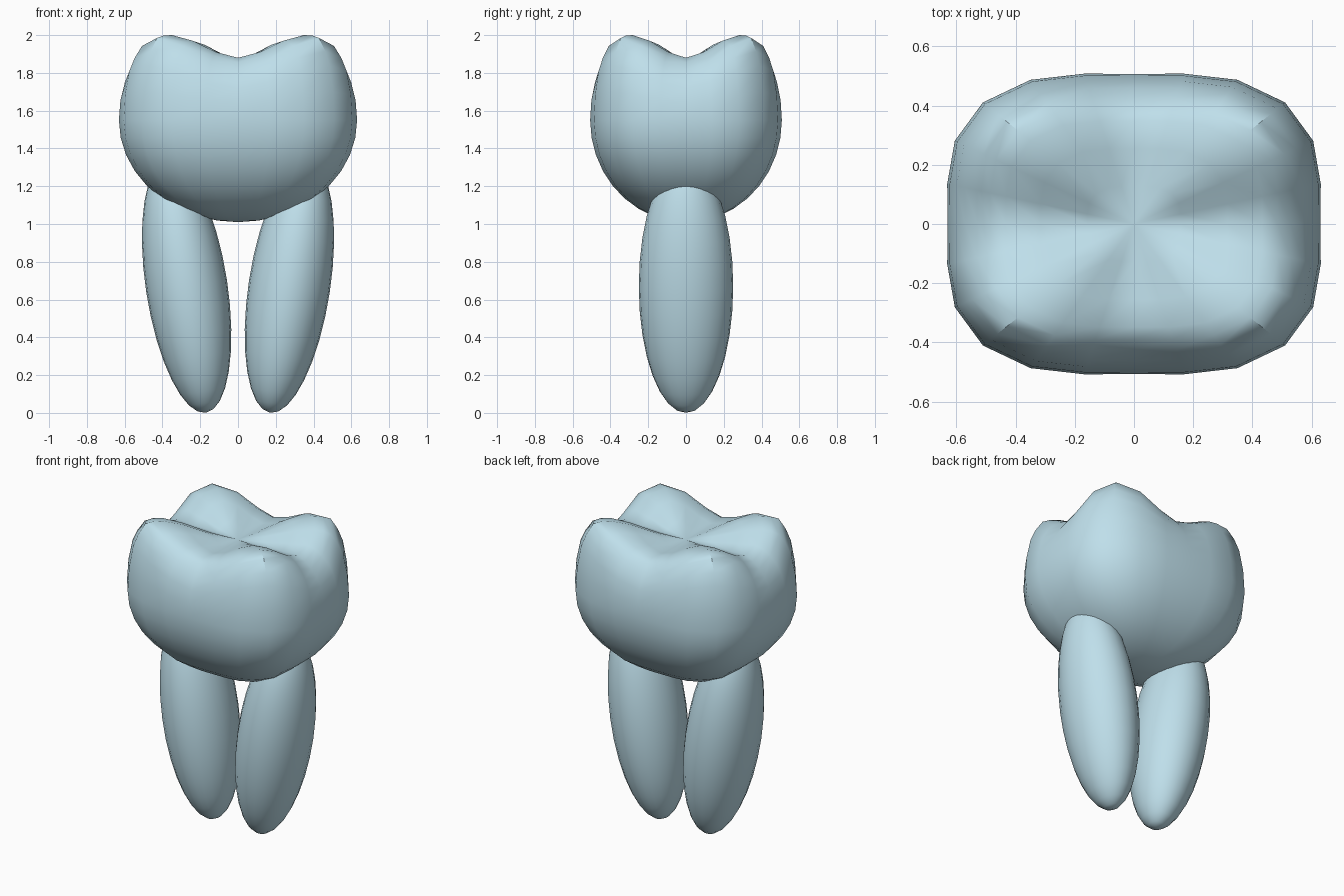
import bpy, bmesh, math

if "Cube" in bpy.data.objects:
    bpy.data.objects.remove(bpy.data.objects["Cube"])

SEG = 24


def smooth(obj, angle):
    bpy.ops.object.select_all(action='DESELECT')
    obj.select_set(True)
    bpy.context.view_layer.objects.active = obj
    bpy.ops.object.shade_smooth_by_angle(angle=math.radians(angle))


# Crown: rings of a rounded-square outline; the upper rings blend a groove
# height with a cusp rise that peaks on the four diagonals.
# (radius factor, groove height, cusp rise)
upper = [(1.0, 1.55, 0.0), (0.987, 1.64, 0.06), (0.95, 1.72, 0.12),
         (0.905, 1.77, 0.145), (0.84, 1.815, 0.17), (0.77, 1.855, 0.143),
         (0.686, 1.88, 0.12), (0.5, 1.873, 0.1), (0.25, 1.868, 0.04)]
lower = []
for i in range(1, 9):
    a = math.radians(90 * (1 - i / 9))
    lower.append((math.sin(a), 1.55 - 0.54 * math.cos(a), 0.0))
rings = lower[::-1] + upper

bm = bmesh.new()
loops = []
for rho, z, rise in rings:
    loop = []
    for k in range(SEG):
        t = math.tau * k / SEG
        w = math.sin(2 * t) ** 2
        r = rho * (1 + 0.145 * w)
        loop.append(bm.verts.new((0.63 * r * math.cos(t),
                                  0.507 * r * math.sin(t), z + rise * w)))
    loops.append(loop)
bottom = bm.verts.new((0, 0, 1.01))
top = bm.verts.new((0, 0, 1.866))
for k in range(SEG):
    n = (k + 1) % SEG
    bm.faces.new((bottom, loops[0][n], loops[0][k]))
    bm.faces.new((top, loops[-1][k], loops[-1][n]))
    for lo, hi in zip(loops, loops[1:]):
        bm.faces.new((lo[k], lo[n], hi[n], hi[k]))
mesh = bpy.data.meshes.new("crown")
bm.to_mesh(mesh)
bm.free()
crown = bpy.data.objects.new("crown", mesh)
bpy.context.collection.objects.link(crown)
smooth(crown, 40)

# Roots: two long ellipsoids, spreading outward towards the crown
roots = []
for side, name in ((-1, "root_left"), (1, "root_right")):
    bpy.ops.mesh.primitive_uv_sphere_add(
        segments=24, ring_count=16, radius=1,
        location=(side * 0.272, 0, 0.67), rotation=(0, side * math.radians(8.7), 0))
    root = bpy.context.object
    root.name = name
    root.scale = (0.216, 0.25, 0.677)
    smooth(root, 40)
    roots.append(root)

# Shared pale blue material
mat = bpy.data.materials.new("pale_blue")
mat.diffuse_color = (0.52, 0.74, 0.83, 1)
mat.use_nodes = True
mat.node_tree.nodes["Principled BSDF"].inputs["Base Color"].default_value = mat.diffuse_color
for obj in [crown] + roots:
    obj.data.materials.append(mat)
